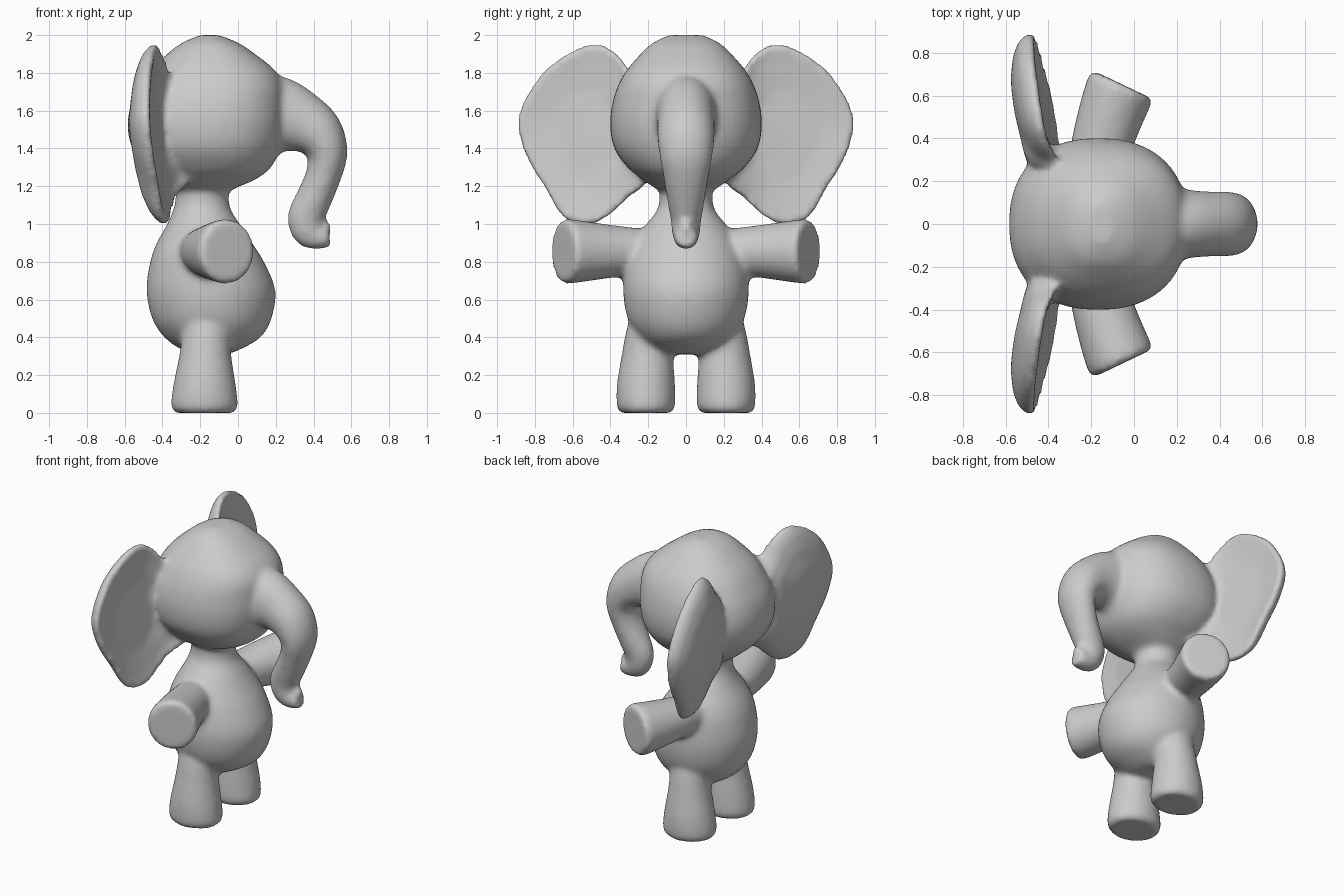
import bpy
import bmesh
from math import cos, sin, tau, copysign
from mathutils import Vector, Matrix

old = bpy.data.objects.get("Cube")
if old:
    bpy.data.objects.remove(old, do_unlink=True)


def refine(rows, steps=4, closed=False):
    """Catmull-Rom interpolation of rows of numbers."""
    n = len(rows)
    out = []
    for i in range(n if closed else n - 1):
        ids = [i - 1, i, i + 1, i + 2]
        ids = [k % n if closed else min(max(k, 0), n - 1) for k in ids]
        for s in range(steps):
            t = s / steps
            out.append([
                b + 0.5 * t * (c - a + t * (2 * a - 5 * b + 4 * c - d + t * (3 * (b - c) + d - a)))
                for a, b, c, d in zip(*(rows[k] for k in ids))])
    return out if closed else out + [list(rows[-1])]


def loft(bm, rings):
    """Skin a stack of rings and cap both ends."""
    loops = [[bm.verts.new(p) for p in ring] for ring in rings]
    n = len(loops[0])
    for lo, hi in zip(loops, loops[1:]):
        for i in range(n):
            j = (i + 1) % n
            bm.faces.new((lo[i], lo[j], hi[j], hi[i]))
    bm.faces.new(loops[0])
    bm.faces.new(loops[-1])


def oval(centre, u, v, power=1, n=40):
    """Ring of points; a power under one makes it squarer."""
    def bend(w):
        return copysign(abs(w) ** power, w)
    return [centre + u * bend(cos(tau * i / n)) + v * bend(sin(tau * i / n)) for i in range(n)]


def column(bm, rows, power=1):
    """Upright form from rows of z, x min, x max, y min, y max."""
    loft(bm, [oval(Vector(((x0 + x1) / 2, (y0 + y1) / 2, z)),
                   Vector(((x1 - x0) / 2, 0, 0)), Vector((0, (y1 - y0) / 2, 0)), power)
              for z, x0, x1, y0, y1 in refine(rows)])


def tube(bm, rows, up):
    """Bent limb from rows of x, y, z, radius across, radius along up."""
    rows = refine(rows)
    pts = [Vector(r[:3]) for r in rows]
    rings = []
    for i, r in enumerate(rows):
        tangent = pts[min(i + 1, len(pts) - 1)] - pts[max(i - 1, 0)]
        rings.append(oval(pts[i], tangent.cross(up).normalized() * r[3], up * r[4]))
    loft(bm, rings)


def torso(bm):
    # z, back, front, half width
    rows = [(.31, -.22, -.06, .10), (.335, -.30, .01, .18), (.40, -.39, .12, .25),
            (.50, -.455, .178, .31), (.65, -.485, .198, .333), (.80, -.465, .138, .317),
            (.90, -.43, .075, .278), (1.0, -.375, .01, .21), (1.07, -.345, -.035, .155),
            (1.14, -.33, -.05, .14), (1.25, -.33, -.05, .14)]
    column(bm, [(z, x0, x1, -w, w) for z, x0, x1, w in rows])


def head(bm):
    # z, back, front, half width
    rows = [(1.17, -.31, -.06, .13), (1.20, -.37, .01, .18), (1.24, -.42, .10, .235),
            (1.30, -.49, .175, .31), (1.40, -.56, .225, .38), (1.52, -.585, .25, .402),
            (1.64, -.565, .25, .39), (1.74, -.515, .24, .357), (1.82, -.46, .19, .31),
            (1.90, -.375, .09, .24), (1.96, -.295, .0, .175), (2.0, -.20, -.10, .09)]
    column(bm, [(z, x0, x1, -w, w) for z, x0, x1, w in rows], .87)


def trunk(bm):
    rows = [(.05, 1.55, .26, .24), (.21, 1.57, .217, .17), (.33, 1.54, .168, .153),
            (.425, 1.475, .138, .152), (.472, 1.37, .108, .142), (.45, 1.25, .094, .12),
            (.40, 1.13, .096, .10), (.36, 1.035, .098, .083), (.375, .96, .088, .074),
            (.425, .93, .066, .066), (.485, .93, .052, .058)]
    tube(bm, [(x, 0, z, a, b) for x, z, a, b in rows], Vector((0, 1, 0)))
    # fingertip on the end of the trunk
    bmesh.ops.create_icosphere(bm, subdivisions=2, radius=.04,
                               matrix=Matrix.Translation((.458, 0, .98)))


def ear(bm, side):
    outline = [(.22, 1.70), (.30, 1.82), (.37, 1.91), (.46, 1.955), (.58, 1.93),
               (.74, 1.825), (.85, 1.67), (.893, 1.525), (.845, 1.35), (.75, 1.19),
               (.66, 1.04), (.58, 1.0), (.49, .998), (.40, 1.045), (.30, 1.14), (.20, 1.26)]
    outline = refine(outline, 4, True)
    # scale of outline, depth behind the rim: shallow front, rounded rim, domed back
    profile = [(.05, -.03), (.5, -.03), (.85, -.012), (.965, 0), (1, -.02),
               (.97, -.05), (.88, -.085), (.7, -.12), (.4, -.15), (.05, -.16)]
    cy, cz = .55, 1.48
    rings = []
    for s, depth in profile:
        ring = []
        for py, pz in outline:
            y, z = cy + (py - cy) * s, cz + (pz - cz) * s
            # the ear thickens where it grows out of the head
            root = 2 * max(0, .42 - y) ** 2 * (1 + depth / .06)
            rim = -.34 - .172 * (y - .3) - .065 * (z - 1.2)
            ring.append(Vector((rim + depth + root, side * y, z)))
        rings.append(ring)
    loft(bm, rings)


def arm(bm, side):
    # distance from the hand end, centre x, radius across, radius in height
    rows = [(.46, -.185, .13, .12), (.30, -.15, .143, .138), (.15, -.107, .154, .157),
            (.04, -.07, .161, .171), (.012, -.06, .158, .168), (0, -.055, .146, .155)]
    tube(bm, [(x, side * (.653 - .92 * t), .855, a, b)
              for t, x, a, b in rows], Vector((0, 0, 1)))


def leg(bm, side):
    rows = [(0, -.33, -.02, .08, .345), (.035, -.355, 0, .057, .366),
            (.15, -.342, -.012, .058, .366), (.30, -.312, -.035, .07, .342),
            (.42, -.295, -.045, .09, .32), (.52, -.28, -.06, .11, .295)]
    column(bm, [(z, x0, x1, side * y0, side * y1) for z, x0, x1, y0, y1 in rows])


# Assemble the overlapping forms
bm = bmesh.new()
torso(bm)
head(bm)
trunk(bm)
for side in (1, -1):
    ear(bm, side)
    arm(bm, side)
    leg(bm, side)
bmesh.ops.recalc_face_normals(bm, faces=bm.faces)
mesh = bpy.data.meshes.new("elephant_skin")
bm.to_mesh(mesh)
bm.free()
skin = bpy.data.objects.new("elephant_skin", mesh)
bpy.context.collection.objects.link(skin)

# Grey hide
grey = bpy.data.materials.new("soft_grey")
grey.use_nodes = True
colour = (.6, .6, .6, 1)
grey.diffuse_color = colour
grey.node_tree.nodes["Principled BSDF"].inputs["Base Color"].default_value = colour
mesh.materials.append(grey)
mesh.shade_smooth()

# Fuse the forms into one soft skin
fuse = skin.modifiers.new("Fuse", 'REMESH')
fuse.mode = 'VOXEL'
fuse.voxel_size = .018
fuse.use_smooth_shade = True
soften = skin.modifiers.new("Soften", 'SMOOTH')
soften.factor = .5
soften.iterations = 8
